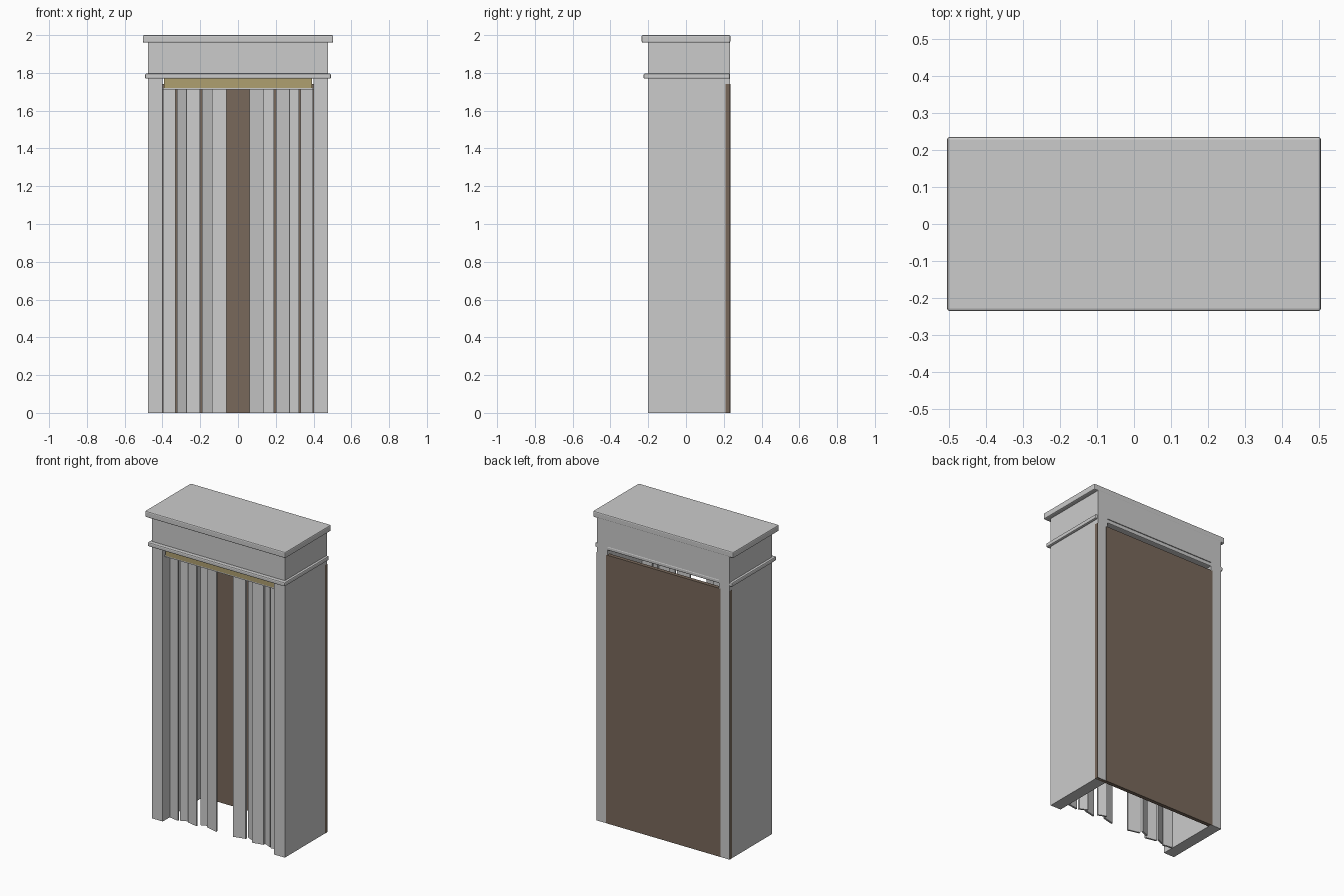
import bpy
import bmesh

if "Cube" in bpy.data.objects:
    bpy.data.objects.remove(bpy.data.objects["Cube"], do_unlink=True)


def material(name, rgb):
    m = bpy.data.materials.new(name)
    m.use_nodes = True
    color = (*rgb, 1.0)
    m.diffuse_color = color
    m.node_tree.nodes["Principled BSDF"].inputs["Base Color"].default_value = color
    return m


grey = material("stone grey", (0.6, 0.6, 0.6))
brown = material("dark wood", (0.19, 0.14, 0.105))
gold = material("dull gold", (0.43, 0.35, 0.16))


def finish(name, bm, mat):
    bmesh.ops.recalc_face_normals(bm, faces=bm.faces)
    mesh = bpy.data.meshes.new(name)
    bm.to_mesh(mesh)
    bm.free()
    mesh.materials.append(mat)
    ob = bpy.data.objects.new(name, mesh)
    bpy.context.collection.objects.link(ob)
    return ob


def box(name, xs, ys, zs, mat, bevel=0):
    """Box spanning the given ranges, with optional softened edges."""
    bm = bmesh.new()
    bmesh.ops.create_cube(bm, size=1)
    for v in bm.verts:
        for i, (lo, hi) in enumerate((xs, ys, zs)):
            v.co[i] = lo if v.co[i] < 0 else hi
    ob = finish(name, bm, mat)
    if bevel:
        mod = ob.modifiers.new("soft edges", "BEVEL")
        mod.width = bevel
        mod.segments = 2
    return ob


# Curtain pleats as (start, end) points in plan: wide ones in front, narrow behind
PLEATS = [((0.06, -0.137), (0.138, -0.118)),
          ((0.138, -0.095), (0.19, -0.115)),
          ((0.2, -0.14), (0.272, -0.125)),
          ((0.272, -0.11), (0.322, -0.132)),
          ((0.332, -0.14), (0.398, -0.13))]


def curtain(name, side):
    """Separate slanted pleats, each a thin upright slab."""
    thick = 0.012
    bm = bmesh.new()
    for (xa, ya), (xb, yb) in PLEATS:
        plan = [(xa, ya), (xb, yb), (xb, yb + thick), (xa, ya + thick)]
        low, high = [[bm.verts.new((side * x, y, z)) for x, y in plan]
                     for z in (0, 1.718)]
        bm.faces.new(low)
        bm.faces.new(high)
        for i in range(4):
            j = (i + 1) % 4
            bm.faces.new((low[i], low[j], high[j], high[i]))
    finish(name, bm, grey)


# Side walls and curtains
for side, label in ((1, "left"), (-1, "right")):
    xs = sorted((side * 0.4, side * 0.476))
    box(label + "_side_wall", xs, (-0.2, 0.234), (0, 1.8), grey)
    curtain(label + "_curtain", side)

# Back board, its edges showing at the sides, with a raised middle
box("back_board", (-0.4768, 0.4768), (0.21, 0.2335), (0, 1.74), brown)
box("back_panel", (-0.411, 0.411), (0.22, 0.2346), (0, 1.74), brown)

# Header with mouldings
box("header", (-0.476, 0.476), (-0.2, 0.234), (1.795, 1.965), grey)
box("lower_moulding", (-0.492, 0.492), (-0.225, 0.232), (1.769, 1.796), grey, 0.007)
box("top_cornice", (-0.504, 0.504), (-0.235, 0.235), (1.96, 2.0), grey, 0.007)

# Curtain rail and valance
box("valance", (-0.392, 0.392), (-0.184, -0.17), (1.72, 1.772), gold)
box("curtain_rail", (-0.4, 0.4), (-0.182, -0.17), (1.712, 1.721), grey)
